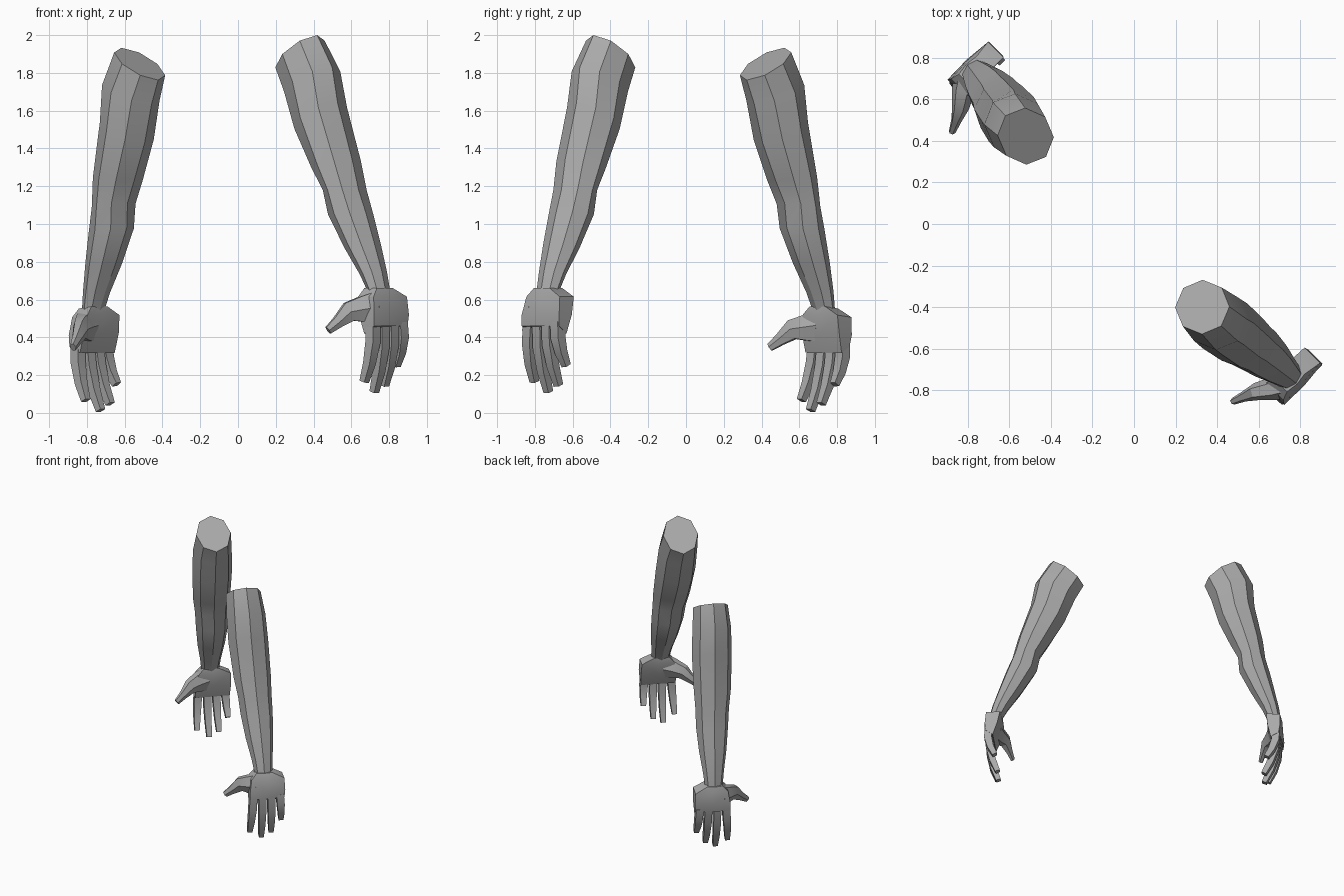
import bpy, bmesh, math
from mathutils import Vector

cube = bpy.data.objects.get("Cube")
if cube:
    bpy.data.objects.remove(cube, do_unlink=True)

skin = bpy.data.materials.new("plain_grey")
skin.use_nodes = True
grey = (0.4, 0.4, 0.4, 1)
skin.diffuse_color = grey
skin.node_tree.nodes["Principled BSDF"].inputs["Base Color"].default_value = grey

S = math.sqrt(0.5)
TOP = (0.52, 1.9)            # shoulder end in the arm's own (outward, height) plane


def place_front(p):
    """(outward, sideways, height) to world for the front arm."""
    o, l, z = p
    return Vector(((o + l) * S, (l - o) * S, z))


def place_back(p):
    """Mirrored arm, swung slightly steeper about its shoulder end."""
    o, l, z = p
    a = math.radians(6.2)
    do, dz = o - TOP[0], z - TOP[1]
    o = 0.672 + do * math.cos(a) + dz * math.sin(a)
    z = 1.847 + dz * math.cos(a) - do * math.sin(a)
    l += -0.02 + 0.013 * dz
    return Vector(((l - o) * S, (l + o) * S, z))


def loft(name, rings, place):
    """Skin a list of equal-length rings and cap both ends."""
    bm = bmesh.new()
    loops = [[bm.verts.new(place(p)) for p in ring] for ring in rings]
    n = len(loops[0])
    for a, b in zip(loops, loops[1:]):
        for i in range(n):
            j = (i + 1) % n
            bm.faces.new((a[i], a[j], b[j], b[i]))
    bm.faces.new(loops[0])
    bm.faces.new(loops[-1])
    bmesh.ops.recalc_face_normals(bm, faces=bm.faces)
    mesh = bpy.data.meshes.new(name)
    bm.to_mesh(mesh)
    bm.free()
    mesh.materials.append(skin)
    ob = bpy.data.objects.new(name, mesh)
    bpy.context.collection.objects.link(ob)
    bpy.ops.object.select_all(action='DESELECT')
    ob.select_set(True)
    bpy.context.view_layer.objects.active = ob
    bpy.ops.object.shade_smooth_by_angle(angle=math.radians(30))


def arm_ring(oo, oz, io, iz, r, l):
    """Octagon spanning an outer and an inner profile point."""
    ring = []
    for k in range(8):
        c, s = math.cos(k * math.pi / 4), math.sin(k * math.pi / 4)
        ring.append(((oo + io) / 2 + c * (oo - io) / 2, l + s * r,
                     (oz + iz) / 2 + c * (oz - iz) / 2))
    return ring


def tube(path, sides, squash=1.0):
    """Rings square to a path of (outward, sideways, height, radius)."""
    pts = [Vector(p[:3]) for p in path]
    rings = []
    for i, p in enumerate(pts):
        d = (pts[min(i + 1, len(pts) - 1)] - pts[max(i - 1, 0)]).normalized()
        ref = Vector((0, 1, 0)) if abs(d.y) < 0.6 else Vector((0, 0, 1))
        u = (ref - d * ref.dot(d)).normalized()
        v = d.cross(u)
        r = path[i][3]
        angles = [(k + 0.5) * 2 * math.pi / sides for k in range(sides)]
        rings.append([p + u * r * math.cos(t) + v * r * squash * math.sin(t) for t in angles])
    return rings


# outer point, inner point, side radius, side offset
ARM = [
    (0.643, 2.0, 0.385, 1.80, 0.132, -0.05),
    (0.75, 1.83, 0.45, 1.68, 0.148, -0.045),
    (0.783, 1.64, 0.53, 1.48, 0.152, -0.037),
    (0.88, 1.34, 0.64, 1.29, 0.142, -0.025),
    (0.918, 1.18, 0.71, 1.18, 0.128, -0.015),
    (0.965, 1.06, 0.735, 1.05, 0.123, -0.008),
    (1.02, 0.90, 0.845, 0.87, 0.105, 0.0),
    (1.07, 0.75, 0.943, 0.73, 0.08, 0.007),
    (1.095, 0.65, 0.995, 0.64, 0.068, 0.01),
]

# height, thumb side (sideways, inner, outer), little-finger side (same), back-edge rise
PALM = [
    (0.66, (-0.05, 0.995, 1.09), (0.07, 0.995, 1.09), 0),
    (0.615, (-0.09, 0.99, 1.105), (0.16, 1.0, 1.105), 0),
    (0.52, (-0.105, 1.01, 1.125), (0.165, 1.02, 1.115), 0),
    (0.42, (-0.105, 1.05, 1.125), (0.16, 1.055, 1.11), 0.04),
]

# root offset, tip offset, tip height, tip outward
FINGERS = {
    "index_finger": (-0.075, -0.095, 0.165, 1.04),
    "middle_finger": (-0.008, -0.005, 0.11, 1.025),
    "ring_finger": (0.06, 0.07, 0.145, 1.025),
    "little_finger": (0.127, 0.143, 0.25, 1.04),
}

THUMB = [
    (1.06, -0.03, 0.56, 0.095),
    (1.03, -0.09, 0.55, 0.08),
    (0.985, -0.155, 0.535, 0.06),
    (0.96, -0.213, 0.48, 0.036),
    (0.94, -0.265, 0.437, 0.024),
]

for side, place in (("front", place_front), ("back", place_back)):
    loft(side + "_arm", [arm_ring(*r) for r in ARM], place)

    palm = []
    for z, (l1, i1, o1), (l2, i2, o2), rise in PALM:
        m = (l1 + l2) / 2
        palm.append([(i1, l1, z), (o1, l1, z + rise), ((o1 + o2) / 2 + 0.008, m, z + rise),
                     (o2, l2, z + rise), (i2, l2, z), ((i1 + i2) / 2, m, z)])
    loft(side + "_palm", palm, place)

    for name, (l0, l1, tz, to) in FINGERS.items():
        path = []
        for t, r, bow in ((0, 0.04, 0), (0.35, 0.04, 0.02), (0.7, 0.034, 0.018), (1, 0.026, 0)):
            path.append((1.088 + (to - 1.088) * t + bow, l0 + (l1 - l0) * t,
                         0.48 + (tz - 0.48) * t, r))
        loft(side + "_" + name, tube(path, 4), place)

    loft(side + "_thumb", tube(THUMB, 6, 0.7), place)
